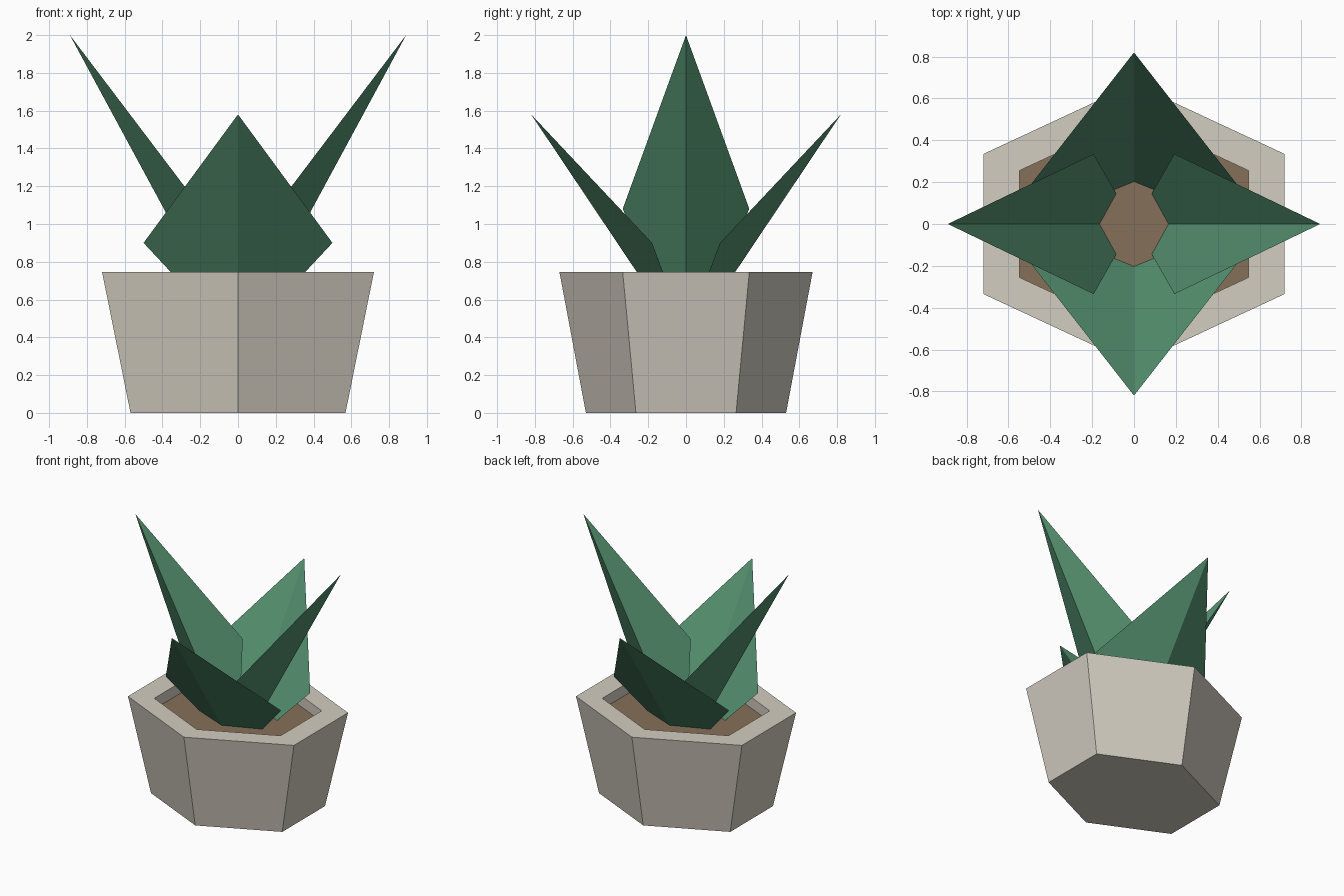
import bpy
import math

cube = bpy.data.objects.get("Cube")
if cube:
    bpy.data.objects.remove(cube, do_unlink=True)


def material(name, colour):
    mat = bpy.data.materials.new(name)
    mat.use_nodes = True
    mat.diffuse_color = (*colour, 1)
    bsdf = mat.node_tree.nodes["Principled BSDF"]
    bsdf.inputs["Base Color"].default_value = (*colour, 1)
    bsdf.inputs["Roughness"].default_value = 0.9
    return mat


def make_object(name, verts, faces, mat):
    mesh = bpy.data.meshes.new(name)
    mesh.from_pydata(verts, [], faces)
    mesh.materials.append(mat)
    mesh.update()
    obj = bpy.data.objects.new(name, mesh)
    bpy.context.collection.objects.link(obj)
    return obj


STONE = material("pale stone", (0.65, 0.61, 0.53))
EARTH = material("brown soil", (0.24, 0.16, 0.10))
GREEN = material("leaf green", (0.088, 0.275, 0.155))

SIDES = 6
STRETCH = 1.24      # the pot is wider in x than in y
SOIL_Z = 0.66
RIM_Z = 0.745


def ring(radius, z):
    """Stretched hexagon with corners at the front and back."""
    angles = [math.pi / 2 + i * math.tau / SIDES for i in range(SIDES)]
    return [(radius * STRETCH * math.cos(a), radius * math.sin(a), z) for a in angles]


# Pot: tapered outer wall, flat rim and upright inner wall down to the soil
profile = [(0.53, 0), (0.67, RIM_Z), (0.51, RIM_Z), (0.51, SOIL_Z)]
verts = [v for radius, z in profile for v in ring(radius, z)]
faces = [tuple(reversed(range(SIDES)))]
for row in range(len(profile) - 1):
    a, b = row * SIDES, (row + 1) * SIDES
    for i in range(SIDES):
        j = (i + 1) % SIDES
        faces.append((a + i, a + j, b + j, b + i))
make_object("pot", verts, faces, STONE)

# Soil
make_object("soil", ring(0.51, SOIL_Z), [tuple(range(SIDES))], EARTH)


def leaf(name, angle, tip, shoulder, foot, keel):
    """Leaf folded along its keel; points are (outward, sideways, up)."""
    points = [(tip[0], 0, tip[1]), (keel, 0, SOIL_Z)]
    for side in (1, -1):
        points += [(out, side * across, z) for out, across, z in (shoulder, foot)]
    c, s = math.cos(angle), math.sin(angle)
    verts = [(c * x - s * y, s * x + c * y, z) for x, y, z in points]
    make_object(name, verts, [(0, 2, 3, 1), (0, 1, 5, 4)], GREEN)


# Two tall narrow side leaves and two short broad leaves
for name, angle in (("left_leaf", 0), ("right_leaf", math.pi)):
    leaf(name, angle, (0.89, 2.0), (0.193, 0.335, 1.08), (0.085, 0.145, SOIL_Z), 0.165)
for name, angle in (("back_leaf", math.pi / 2), ("front_leaf", -math.pi / 2)):
    leaf(name, angle, (0.82, 1.58), (0.18, 0.50, 0.90), (0.09, 0.276, SOIL_Z), 0.203)
